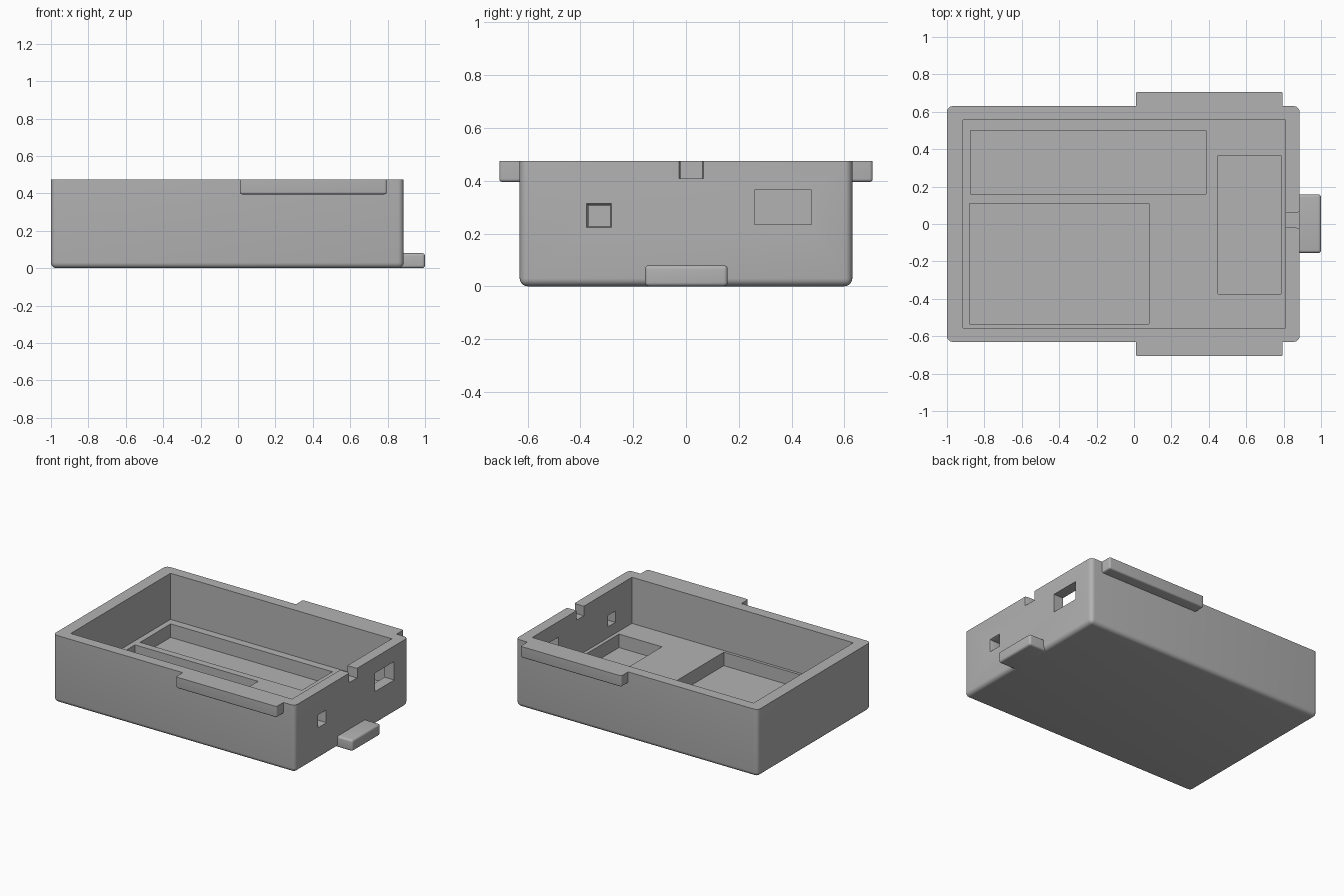
import bpy, bmesh
from mathutils import Vector

cube = bpy.data.objects.get("Cube")
if cube:
    bpy.data.objects.remove(cube, do_unlink=True)

grey = bpy.data.materials.new("light_grey")
grey.use_nodes = True
colour = (0.45, 0.45, 0.45, 1)
grey.diffuse_color = colour
grey.node_tree.nodes["Principled BSDF"].inputs["Base Color"].default_value = colour

TOP, WALL_IN, WALL_OUT = 0.475, 0.81, 0.885


def box(name, x, y, z, radius=0.0, rounded=None):
    """Box from its extents; edges whose midpoint passes the rule are rounded."""
    bm = bmesh.new()
    bmesh.ops.create_cube(bm, size=1)
    for v in bm.verts:
        v.co = Vector([(a + b) / 2 + c * (b - a) for c, (a, b) in zip(v.co, (x, y, z))])
    if radius:
        edges = [e for e in bm.edges if rounded((e.verts[0].co + e.verts[1].co) / 2)]
        bmesh.ops.bevel(bm, geom=edges, offset=radius, segments=5, profile=0.5, affect='EDGES')
    mesh = bpy.data.meshes.new(name)
    bm.to_mesh(mesh)
    bm.free()
    obj = bpy.data.objects.new(name, mesh)
    bpy.context.collection.objects.link(obj)
    mesh.materials.append(grey)
    return obj


def flare(obj, dy, dz):
    """Widen a cutter's outer end into a small lead-in chamfer."""
    bm = bmesh.new()
    bm.from_mesh(obj.data)
    outer = max(bm.faces, key=lambda f: f.calc_center_median().x)
    mid = outer.calc_center_median()
    grown = bmesh.ops.extrude_face_region(bm, geom=[outer])
    bmesh.ops.delete(bm, geom=[outer], context='FACES_ONLY')
    for v in grown["geom"]:
        if isinstance(v, bmesh.types.BMVert):
            v.co.x += 0.02
            v.co.y += dy if v.co.y > mid.y else -dy
            v.co.z += dz if v.co.z > mid.z else -dz
    bmesh.ops.recalc_face_normals(bm, faces=bm.faces)
    bm.to_mesh(obj.data)
    bm.free()
    return obj


def smooth(obj):
    bpy.ops.object.select_all(action='DESELECT')
    obj.select_set(True)
    bpy.context.view_layer.objects.active = obj
    bpy.ops.object.shade_smooth_by_angle(angle=0.6)


# Tray: all outer edges rounded except the flat top rim
tray = box("tray", (-1, WALL_OUT), (-0.63, 0.63), (0, TOP), 0.03, lambda m: m.z < TOP - 0.01)

cutters = [
    box("main_cavity_cutter", (-0.915, WALL_IN), (-0.555, 0.555), (0.15, 0.6)),
    # Recesses in the floor
    box("long_recess_cutter", (-0.875, 0.385), (0.16, 0.5), (0.055, 0.2)),
    box("large_recess_cutter", (-0.88, 0.08), (-0.535, 0.11), (0.055, 0.2)),
    box("cross_recess_cutter", (0.45, 0.785), (-0.375, 0.365), (0.055, 0.2)),
    # Openings in the end wall
    box("wide_port_cutter", (0.79, 0.95), (0.26, 0.475), (0.235, 0.365)),
    flare(box("small_port_cutter", (0.79, 0.87), (-0.37, -0.288), (0.228, 0.307)), 0.008, 0.008),
    flare(box("notch_cutter", (0.79, 0.87), (-0.02, 0.06), (0.408, 0.6)), 0.008, 0),
]
for cutter in cutters:
    cutter.hide_render = True
    cutter.hide_viewport = True
    cut = tray.modifiers.new(cutter.name, 'BOOLEAN')
    cut.operation = 'DIFFERENCE'
    cut.solver = 'EXACT'
    cut.object = cutter

# Bake the cuts, then drop the helpers
depsgraph = bpy.context.evaluated_depsgraph_get()
baked = bpy.data.meshes.new_from_object(tray.evaluated_get(depsgraph))
tray.modifiers.clear()
tray.data = baked
for cutter in cutters:
    bpy.data.objects.remove(cutter, do_unlink=True)
smooth(tray)

# Side flanges flush with the rim
for name, s in (("left_flange", 1), ("right_flange", -1)):
    y = sorted((s * 0.61, s * 0.707))
    smooth(box(name, (0.01, 0.795), y, (0.395, TOP), 0.012,
               lambda m: abs(m.y) > 0.65 and m.z < TOP - 0.01))

# Pull tab at the foot of the end wall
smooth(box("end_tab", (0.86, 1), (-0.155, 0.158), (0, 0.08), 0.015, lambda m: m.x > 0.9))
